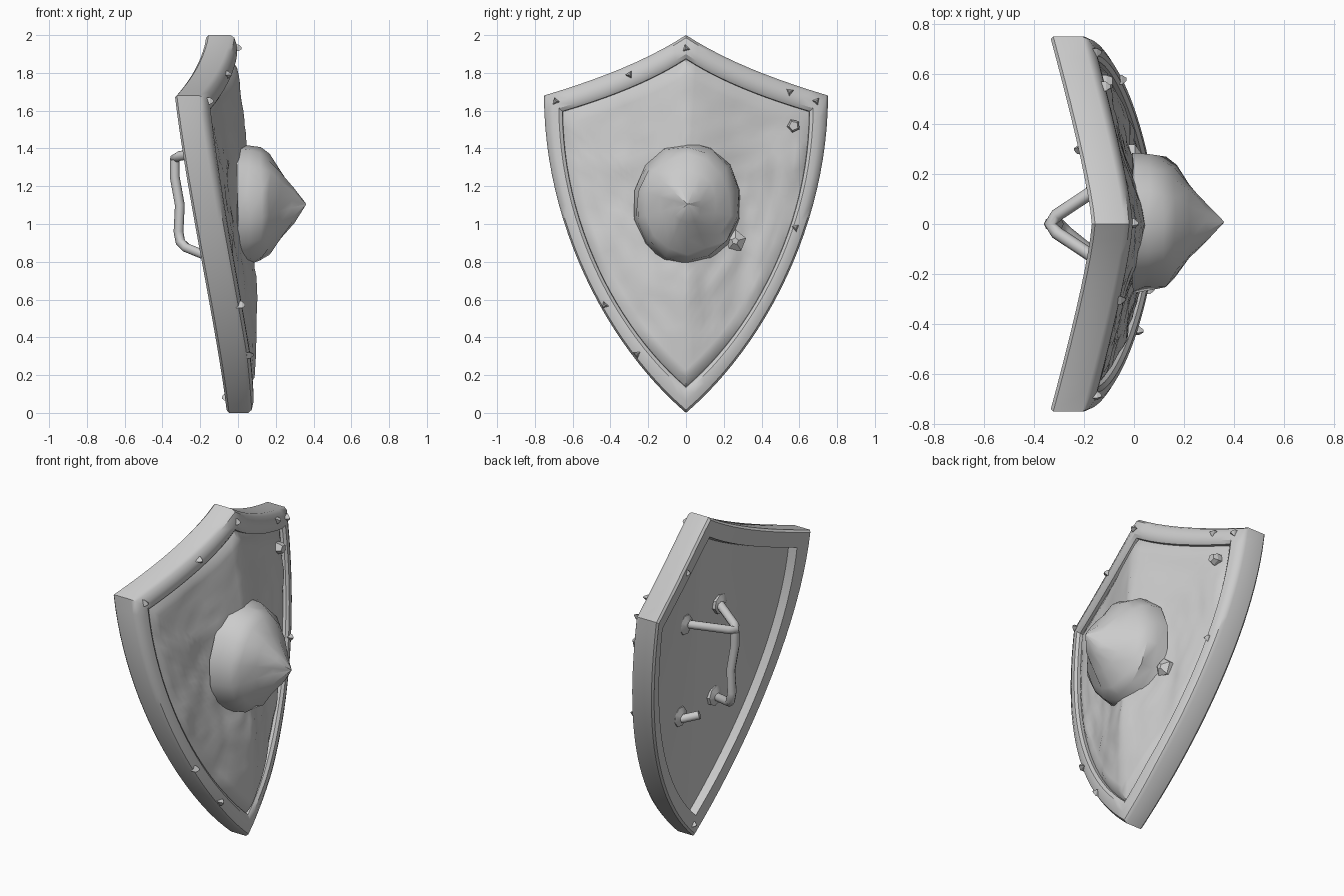
import bpy, bmesh, math, random
from mathutils import Vector, noise
from mathutils.geometry import interpolate_bezier

if "Cube" in bpy.data.objects:
    bpy.data.objects.remove(bpy.data.objects["Cube"])

random.seed(4)
CZ = 1.04  # height about which outlines shrink


def base_x(y, z):
    """Back surface of the bowed, tilted shield."""
    return -(0.06 + 0.055 * z) - (0.105 + 0.095 * z) * abs(y) ** 1.25


def bez(pts, n):
    return interpolate_bezier(*[Vector((0, y, z)) for y, z in pts], n)


def smooth(ob, angle):
    bpy.ops.object.select_all(action='DESELECT')
    ob.select_set(True)
    bpy.context.view_layer.objects.active = ob
    if ob.type == 'CURVE':
        bpy.ops.object.convert(target='MESH')
    bpy.ops.object.shade_smooth_by_angle(angle=math.radians(angle))


def loft(name, rings, wrap=False, angle=35):
    bm = bmesh.new()
    vs = [[bm.verts.new(p) for p in r] for r in rings]
    n = len(rings[0])
    pairs = list(zip(vs, vs[1:])) + ([(vs[-1], vs[0])] if wrap else [])
    for a, b in pairs:
        for i in range(n):
            j = (i + 1) % n
            bm.faces.new((a[i], a[j], b[j], b[i]))
    if not wrap:
        bm.faces.new(vs[0])
        bm.faces.new(vs[-1])
    bmesh.ops.recalc_face_normals(bm, faces=bm.faces)
    me = bpy.data.meshes.new(name)
    bm.to_mesh(me)
    bm.free()
    ob = bpy.data.objects.new(name, me)
    bpy.context.collection.objects.link(ob)
    smooth(ob, angle)


# Heater outline: half from Bezier curves, then mirrored
half = bez([(0, 2), (0.2, 1.87), (0.45, 1.77), (0.752, 1.68)], 11)
half += bez([(0.752, 1.68), (0.75, 1.0), (0.42, 0.36), (0, 0)], 25)[1:]
outline = [(p.y, p.z) for p in half]
outline += [(-y, z) for y, z in outline[-2:0:-1]]


def ring(k, depth):
    out = []
    for y, z in outline:
        y, z = y * k, CZ + (z - CZ) * k
        d = depth(y, z) if callable(depth) else depth * min(1, 0.88 + 0.4 * z)
        out.append((base_x(y, z) + d, y, z))
    return out


# Raised rim
rim_section = [(0.985, 0.0), (1.0, 0.014), (1.0, 0.13), (0.985, 0.15), (0.94, 0.162),
               (0.895, 0.16), (0.87, 0.145), (0.864, 0.11), (0.864, 0.05), (0.875, 0.0)]
loft("rim", [ring(k, d) for k, d in rim_section], wrap=True)


# Dented panel with a vertical ridge
def front_depth(y, z):
    fade = max(0.0, math.sin(math.pi * min(1, max(0, (z - 0.1) / 1.8)))) ** 0.6
    ridge = 0.06 * max(0, 1 - abs(y) / 0.3)
    dent = 0.016 * noise.noise((3.1, y * 6, z * 4)) + 0.01 * noise.noise((8, y * 14, z * 11))
    return 0.138 + fade * (ridge + dent)


panel = [ring(k / 100, front_depth) for k in range(6, 86, 4)]
panel += [ring(0.87, 0.125), ring(0.87, 0.05)]
panel += [ring(k / 100, 0.05) for k in (70, 50, 30, 15, 5)]
loft("panel", panel, angle=40)

# Beaten conical boss
SIDES = 14
rings = []
for x, k in [(0.0, 1.12), (0.055, 1.05), (0.12, 1.0), (0.165, 0.88),
             (0.225, 0.6), (0.29, 0.3), (0.36, 0.01)]:
    r = []
    for i in range(SIDES):
        a = math.tau * i / SIDES
        s, c = math.sin(a), math.cos(a)
        w = 0.0 if k < 0.1 else random.uniform(-0.01, 0.01)
        r.append((x + w, 0.008 + (0.26 * k + w) * s, 1.105 + (0.302 * k + w) * c))
    rings.append(r)
loft("boss", rings, angle=40)


# Handle tubes on the back
def tube(name, pts, r=0.026):
    cu = bpy.data.curves.new(name, 'CURVE')
    cu.dimensions = '3D'
    cu.bevel_depth = r
    cu.bevel_resolution = 2
    cu.use_fill_caps = True
    sp = cu.splines.new('POLY')
    sp.points.add(len(pts) - 1)
    for p, c in zip(sp.points, pts):
        p.co = (*c, 1)
    ob = bpy.data.objects.new(name, cu)
    bpy.context.collection.objects.link(ob)
    smooth(ob, 65)


tube("handle_upper_strap", [(-0.09, -0.18, 1.395), (-0.31, -0.035, 1.36), (-0.335, 0, 1.345),
                            (-0.31, 0.035, 1.36), (-0.09, 0.18, 1.395)])
tube("handle_grip", [(-0.335, 0, 1.34), (-0.335, 0, 1.25), (-0.308, 0, 1.1),
                     (-0.315, 0, 0.96), (-0.305, 0, 0.905), (-0.275, -0.03, 0.875),
                     (-0.09, -0.18, 0.80)])
tube("handle_broken_stub", [(-0.18, 0.125, 0.83), (-0.09, 0.175, 0.80)])


# Studs, chips and handle lugs: small tapered pieces set on the surface
def stud(name, y, z, d, r, h, sides=3, facing=1, tip=0.3):
    x = base_x(y, z) + d
    turn = random.uniform(0, math.tau)
    rs = []
    for dx, k in ((-0.02, 1), (0.4 * h, 1), (h, tip)):
        rs.append([(x + facing * dx, y + r * k * math.sin(turn + math.tau * i / sides),
                    z + r * k * math.cos(turn + math.tau * i / sides)) for i in range(sides)])
    loft(name, rs, angle=20)


for y, z in [(-0.3, 1.79), (-0.69, 1.65), (-0.43, 0.57), (-0.26, 0.31), (0, 1.93),
             (0.55, 1.70), (0.69, 1.65), (0.58, 0.98)]:
    stud("rim_chip", y, z, 0.155, 0.022, 0.03)
for y, z in [(0.3, 1.79), (0.02, 0.08)]:
    stud("back_chip", y, z, 0.0, 0.02, 0.02, facing=-1)
stud("panel_rivet", 0.57, 1.52, 0.14, 0.036, 0.04, sides=5, tip=0.7)
stud("panel_lump", 0.26, 0.91, 0.13, 0.06, 0.05, sides=5)
for y in (0.17, -0.17):
    for z in (1.39, 0.81):
        stud("handle_lug", y, z, 0.05, 0.06, 0.025, sides=8, facing=-1, tip=0.4)
